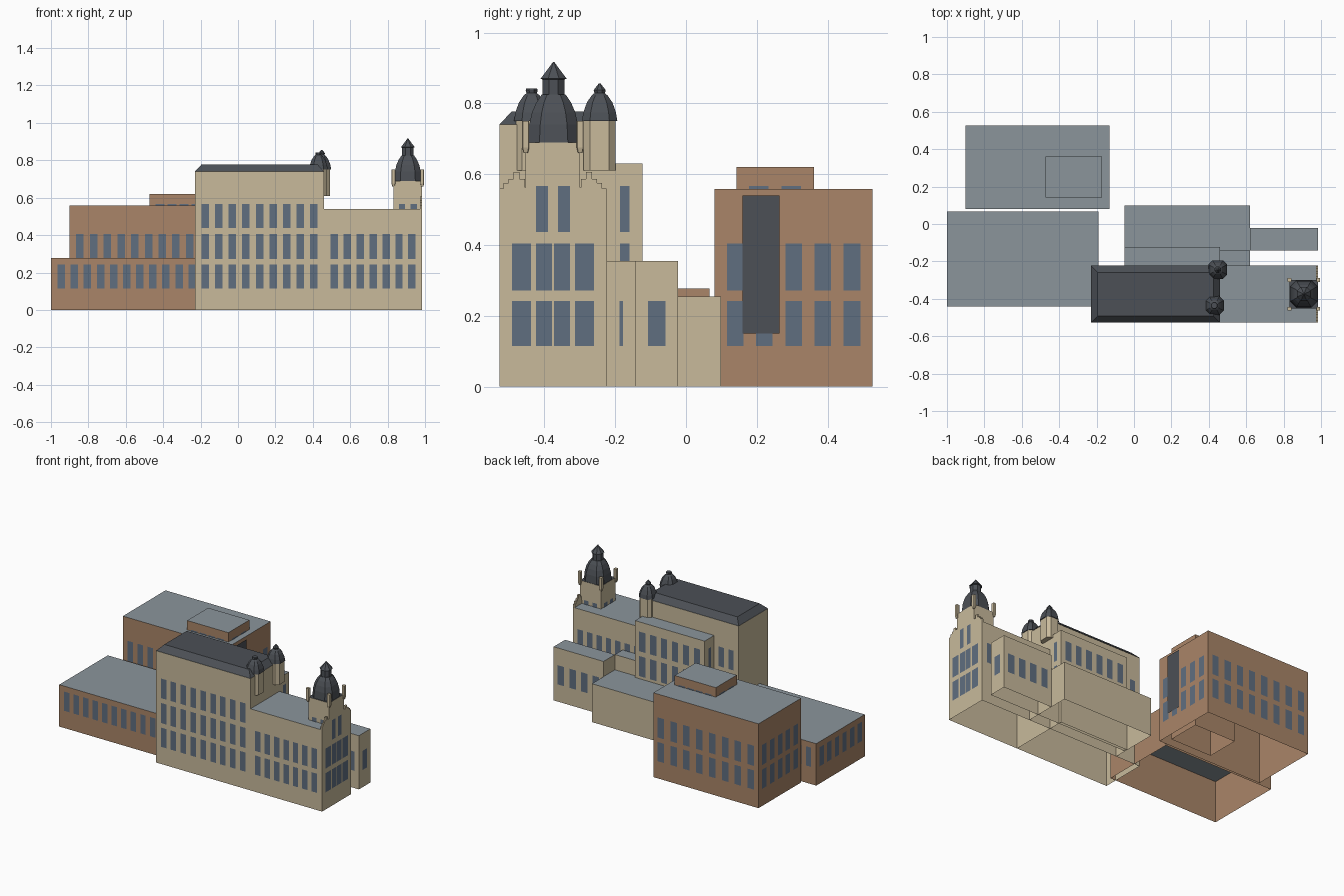
import bpy, bmesh
from mathutils import Vector

if "Cube" in bpy.data.objects:
    bpy.data.objects.remove(bpy.data.objects["Cube"], do_unlink=True)


def material(name, rgb):
    m = bpy.data.materials.new(name)
    m.use_nodes = True
    m.diffuse_color = (*rgb, 1)
    bsdf = m.node_tree.nodes["Principled BSDF"]
    bsdf.inputs["Base Color"].default_value = (*rgb, 1)
    bsdf.inputs["Roughness"].default_value = 0.9
    return m


STONE = material("pale sandstone", (0.58, 0.49, 0.33))
BRICK = material("brown brick", (0.40, 0.235, 0.138))
GLASS = material("blue grey glass", (0.115, 0.156, 0.216))
FLAT = material("grey flat roof", (0.26, 0.30, 0.33))
SLATE = material("dark slate", (0.072, 0.08, 0.092))

# Window rows, bottom and top heights
ROWS = [(0.115, 0.242), (0.272, 0.405), (0.437, 0.567)]


def finish(name, bm, *mats):
    mesh = bpy.data.meshes.new(name)
    bm.to_mesh(mesh)
    bm.free()
    for m in mats:
        mesh.materials.append(m)
    ob = bpy.data.objects.new(name, mesh)
    bpy.context.collection.objects.link(ob)
    return ob


def block(name, x, y, z, wall, roof=FLAT, floor=False):
    """Box with a roof-coloured top, open underneath unless floor is set."""
    bm = bmesh.new()
    bmesh.ops.create_cube(bm, size=1)
    for v in bm.verts:
        v.co = Vector([r[0] if c < 0 else r[1] for c, r in zip(v.co, (x, y, z))])
    bm.normal_update()
    for f in list(bm.faces):
        if f.normal.z > 0.5:
            f.material_index = 1
        elif f.normal.z < -0.5 and not floor:
            bm.faces.remove(f)
    return finish(name, bm, wall, roof)


def panes(name, side, at, spans, rows, mat=GLASS):
    """Thin panes on a wall; side is '+x', '-x', '+y' or '-y', at is its position."""
    bm = bmesh.new()
    sign = 1 if side[0] == "+" else -1
    p = at + sign * 0.002
    for a, b in spans:
        for low, high in rows:
            corners = [(a, low), (b, low), (b, high), (a, high)]
            if side in ("+y", "-x"):
                corners.reverse()
            bm.faces.new([bm.verts.new((p, u, w) if side[1] == "x" else (u, p, w))
                          for u, w in corners])
    return finish(name, bm, mat)


def bays(start, end, count, width=0.04, margin=0.055):
    """Evenly spaced window spans along a wall."""
    step = (end - start - 2 * margin) / max(count - 1, 1)
    mids = [start + margin + i * step for i in range(count)]
    return [(m - width / 2, m + width / 2) for m in mids]


def loft(name, cx, cy, profile, mat, chamfer=0.55):
    """Stack of chamfered square rings; profile holds (half width, height)."""
    bm = bmesh.new()
    rings = []
    for r, z in profile:
        c = r * chamfer
        pts = [(r, -c), (r, c), (c, r), (-c, r), (-r, c), (-r, -c), (-c, -r), (c, -r)]
        rings.append([bm.verts.new((cx + px, cy + py, z)) for px, py in pts])
    for lo, hi in zip(rings, rings[1:]):
        for i in range(8):
            j = (i + 1) % 8
            bm.faces.new((lo[i], lo[j], hi[j], hi[i]))
    bm.faces.new(rings[0][::-1])
    bm.faces.new(rings[-1])
    return finish(name, bm, mat)


# Sandstone front range
block("main_hall", (-0.23, 0.46), (-0.527, -0.223), (0, 0.74), STONE)
panes("main_front_windows", "-y", -0.527, bays(-0.23, 0.46, 9), ROWS)
panes("main_back_windows", "+y", -0.223, bays(-0.23, -0.05, 2), ROWS[2:])
block("east_wing", (0.46, 0.985), (-0.527, -0.223), (0, 0.54), STONE)
panes("east_front_windows", "-y", -0.527, bays(0.46, 0.985, 7), ROWS[:2])
panes("east_back_windows", "+y", -0.223, bays(0.46, 0.985, 7), ROWS[1:2])

# Hipped roof with a flat crown
roof = block("hipped_roof", (-0.23, 0.46), (-0.527, -0.223), (0.741, 0.778), SLATE, SLATE)
for v in roof.data.vertices:
    if v.co.z > 0.76:
        v.co.x += 0.035 if v.co.x < 0 else -0.035
        v.co.y += 0.035 if v.co.y < -0.4 else -0.035

# East end wall windows
panes("east_end_windows", "+x", 0.985,
      [(-0.492, -0.438), (-0.424, -0.379), (-0.373, -0.328), (-0.314, -0.26)], ROWS[:2])
panes("east_end_upper_windows", "+x", 0.985,
      [(-0.424, -0.39), (-0.362, -0.328)], ROWS[2:])

# Stepped parapets mirrored about the tower axis
AXIS = -0.376
EDGES = [0.151, 0.139, 0.125, 0.111, 0.094, 0.079, 0.066]
TOPS = [0.56, 0.575, 0.587, 0.606, 0.587, 0.562]
for side, label in ((-1, "front"), (1, "back")):
    for i, top in enumerate(TOPS):
        y = sorted((AXIS + side * EDGES[i], AXIS + side * EDGES[i + 1]))
        block(f"{label}_parapet_step_{i + 1}", (0.972, 0.985), y, (0.54, top), STONE, STONE)

# Domed tower
TX = 0.908
block("tower", (TX - 0.076, TX + 0.077), (AXIS - 0.077, AXIS + 0.077), (0.54, 0.69), STONE, SLATE)
pair = [(-0.048, -0.014), (0.014, 0.048)]
for side, axis, at in (("-y", TX, AXIS - 0.077), ("+y", TX, AXIS + 0.077), ("-x", AXIS, TX - 0.076)):
    panes("tower_windows", side, at, [(axis + a, axis + b) for a, b in pair], [(0.54, 0.567)])
loft("tower_dome", TX, AXIS + 0.002,
     [(0.073, 0.69), (0.069, 0.74), (0.061, 0.775), (0.049, 0.803), (0.034, 0.825)], SLATE)
loft("tower_lantern", TX, AXIS + 0.002,
     [(0.031, 0.82), (0.031, 0.868), (0.037, 0.87), (0.018, 0.895), (0.002, 0.917)], SLATE, 0.42)
for sx in (-1, 1):
    for sy in (-1, 1):
        loft("tower_pinnacle", TX + sx * 0.077, AXIS + sy * 0.077,
             [(0.006, 0.66), (0.01, 0.675), (0.01, 0.75)], STONE, 0.8)

# Two small corner turrets
for label, tx, ty, tip in (("front", 0.43, -0.436, 0.843), ("back", 0.448, -0.244, 0.856)):
    loft(f"{label}_turret", tx, ty, [(0.045, 0.61), (0.045, 0.75)], STONE, 0.6)
    loft(f"{label}_turret_dome", tx, ty,
         [(0.05, 0.75), (0.046, 0.775), (0.036, 0.803), (0.023, 0.822), (0.014, 0.83)], SLATE)
    point = 0.003 if label == "back" else 0.015
    loft(f"{label}_turret_finial", tx, ty,
         [(0.014, 0.825), (0.017, 0.838), (point, tip)], SLATE, 0.42)

# Sandstone rear ranges
block("rear_range", (-0.05, 0.46), (-0.223, -0.123), (0, 0.63), STONE)
panes("rear_range_back_windows", "+y", -0.123, bays(-0.05, 0.46, 6, 0.045), ROWS[1:])
panes("rear_range_end_windows", "+x", 0.46, [(-0.187, -0.159)], ROWS[1:])
panes("rear_range_west_windows", "-x", -0.05, [(-0.187, -0.159)], ROWS)
block("link_block", (0.46, 0.62), (-0.223, -0.142), (0, 0.355), STONE)
panes("link_end_window", "+x", 0.62, [(-0.188, -0.178)], ROWS[:1])
block("low_block", (-0.05, 0.62), (-0.142, 0.099), (0, 0.254), STONE)
block("rear_annexe", (0.62, 0.985), (-0.142, -0.022), (0, 0.355), STONE)
panes("annexe_end_window", "+x", 0.985, [(-0.108, -0.058)], ROWS[:1])
panes("annexe_back_windows", "+y", -0.022, bays(0.62, 0.985, 4, 0.048), ROWS[:1])
panes("annexe_front_windows", "-y", -0.142, bays(0.62, 0.985, 4, 0.048), ROWS[:1])

# Low brick block on the west
block("west_brick_block", (-1, -0.19), (-0.442, 0.066), (0, 0.277), BRICK)
panes("west_front_windows", "-y", -0.442, bays(-1, -0.19, 11), ROWS[:1])
panes("west_side_windows", "-x", -1, bays(-0.442, 0.066, 6, 0.045), ROWS[:1])
panes("west_back_windows", "+y", 0.066, bays(-1, -0.19, 11), ROWS[:1])

# Tall brick block at the back, with penthouse and stair panel
block("rear_brick_block", (-0.9, -0.13), (0.081, 0.527), (0, 0.558), BRICK)
panes("brick_front_windows", "-y", 0.081, bays(-0.9, -0.13, 10), ROWS[:2])
panes("brick_back_windows", "+y", 0.527, bays(-0.9, -0.13, 8, 0.048), ROWS[:2])
for side, at in (("-x", -0.9), ("+x", -0.13)):
    panes("brick_end_windows", side, at, bays(0.081, 0.527, 5, 0.047, 0.058), ROWS[:2])
panes("stair_panel", "+x", -0.126, [(0.16, 0.264)], [(0.15, 0.54)], SLATE)
block("penthouse", (-0.472, -0.17), (0.142, 0.362), (0, 0.62), BRICK)
for side, at in (("-y", 0.142), ("+y", 0.362)):
    panes("penthouse_windows", side, at, bays(-0.472, -0.17, 4, 0.048), ROWS[2:])
for side, at in (("-x", -0.472), ("+x", -0.17)):
    panes("penthouse_end_windows", side, at, bays(0.142, 0.362, 2, 0.055, 0.064), ROWS[2:])
